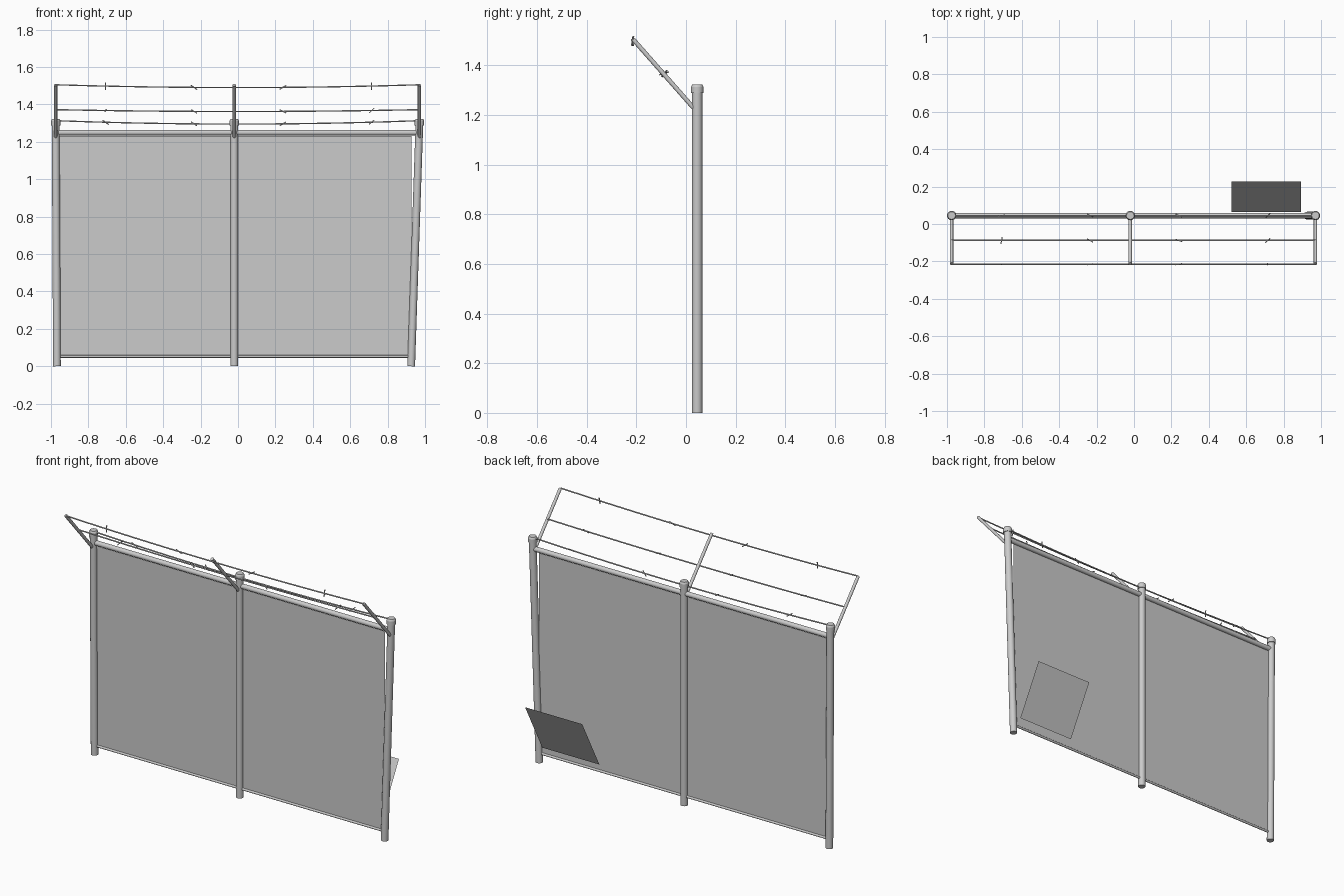
import bpy, math
from mathutils import Vector

if "Cube" in bpy.data.objects:
    bpy.data.objects.remove(bpy.data.objects["Cube"])

Y = 0.045  # fence line

def rod(name, a, b, r, sides=16):
    a, b = Vector(a), Vector(b)
    d = b - a
    bpy.ops.mesh.primitive_cylinder_add(vertices=sides, radius=r, depth=d.length, location=(a + b) / 2)
    o = bpy.context.object
    o.name = name
    o.rotation_euler = d.to_track_quat('Z', 'Y').to_euler()
    bpy.ops.object.shade_smooth_by_angle(angle=math.radians(40))
    return o

def sheet(name, pts):
    m = bpy.data.meshes.new(name)
    m.from_pydata(pts, [], [tuple(range(len(pts)))])
    o = bpy.data.objects.new(name, m)
    bpy.context.collection.objects.link(o)
    return o

# Posts with caps and outrigger arms; the right post leans
posts = [("left", -0.968, -0.975), ("middle", -0.02, -0.02), ("right", 0.926, 0.97)]
for side, xb, xt in posts:
    rod(side + "_post", (xb, Y, 0), (xt, Y, 1.3), 0.0205, 24)
    rod(side + "_post_cap", (xt, Y, 1.288), (xt, Y, 1.312), 0.025, 24)
    bpy.ops.mesh.primitive_cone_add(vertices=24, radius1=0.025, radius2=0.02, depth=0.01,
                                    location=(xt, Y, 1.317))
    bpy.context.object.name = side + "_cap_top"
    rod(side + "_arm", (xt, Y - 0.005, 1.217), (xt, -0.213, 1.504), 0.009)

# Horizontal rails
rod("top_rail", (-0.972, Y, 1.249), (0.968, Y, 1.249), 0.0145)
rod("bottom_rail", (-0.968, Y, 0.052), (0.927, Y, 0.052), 0.007)

# Fence panel and the bent-out flap at the back
sheet("fence_panel", [(-0.955, Y, 0.05), (0.927, Y, 0.05), (0.927, Y, 1.232), (-0.955, Y, 1.232)])
sheet("bent_flap", [(0.52, 0.065, 0.1), (0.52, 0.226, 0.4), (0.893, 0.226, 0.4), (0.893, 0.065, 0.1)])

# Sagging wires with barbs; each barb is given by its direction
barb_x = (-0.708, -0.235, 0.24, 0.715)
wires = [
    ("upper", -0.215, 1.505, 0.015, [(0, .1, 1), (1, .2, -.7), (1, .2, .6), (0, .2, 1)]),
    ("inner", -0.088, 1.372, 0.01, [(.2, 1, .3), (1, -.6, -.6), (1, -.4, -.5), (.9, .8, .9)]),
    ("lower", Y, 1.313, 0.018, [(1, .2, -.7), (1, -.5, -.7), (1, -.5, .6), (.6, .6, .5)]),
]
for name, y, z, sag, dirs in wires:
    def height(x):
        return z - sag * (1 - ((x + 0.0025) / 0.9725) ** 2)
    cu = bpy.data.curves.new(name + "_wire", 'CURVE')
    cu.dimensions = '3D'
    cu.bevel_depth = 0.0038
    cu.bevel_resolution = 1
    cu.use_fill_caps = True
    sp = cu.splines.new('POLY')
    n = 12
    sp.points.add(n)
    for i in range(n + 1):
        x = -0.975 + 1.945 * i / n
        sp.points[i].co = (x, y, height(x), 1)
    bpy.context.collection.objects.link(bpy.data.objects.new(name + "_wire", cu))
    for x, d in zip(barb_x, dirs):
        c = Vector((x, y, height(x)))
        d = Vector(d).normalized() * 0.02
        rod(name + "_barb", c - d, c + d, 0.003, 6)
